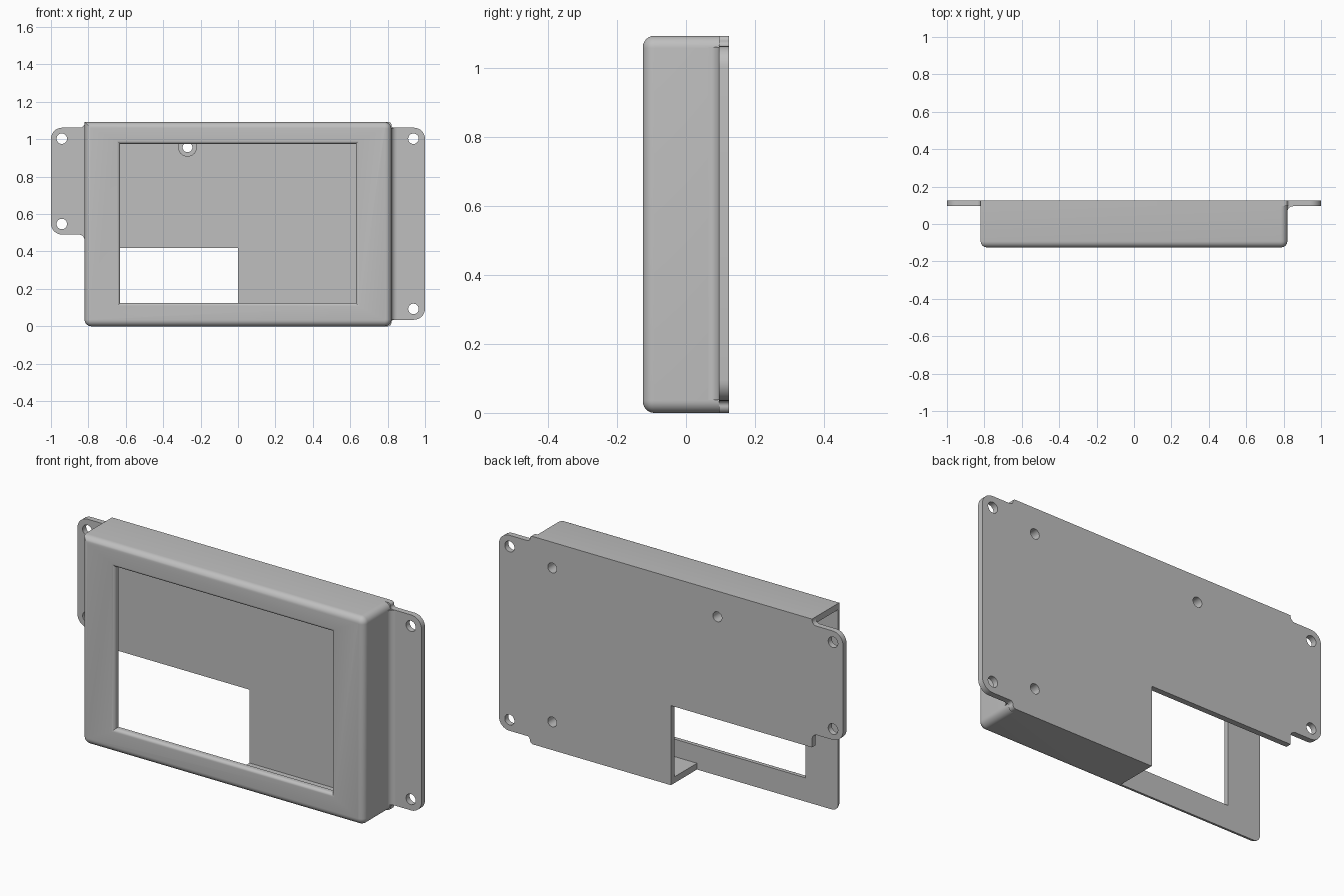
import bpy, bmesh, math
from mathutils import Vector

cube = bpy.data.objects.get("Cube")
if cube:
    bpy.data.objects.remove(cube, do_unlink=True)

W, H, D = 0.82, 1.092, 0.125      # half width, height and half depth of the case
T = 0.033                         # wall thickness
PLATE_Y = D - 0.03                # inner face of the back plate

grey = bpy.data.materials.new("plain_grey")
grey.use_nodes = True
colour = (0.52, 0.52, 0.52, 1)
grey.diffuse_color = colour
grey.node_tree.nodes["Principled BSDF"].inputs["Base Color"].default_value = colour


def outline(corners, steps=8):
    """Right-angled outline from (x, z, radius) corners."""
    pts = []
    for i, (x, z, r) in enumerate(corners):
        p = Vector((x, z))
        a = (Vector(corners[i - 1][:2]) - p).normalized()
        b = (Vector(corners[(i + 1) % len(corners)][:2]) - p).normalized()
        if r <= 0:
            pts.append(p)
            continue
        for k in range(steps + 1):
            t = math.pi / 2 * k / steps
            pts.append(p + r * (a + b) - r * (b * math.cos(t) + a * math.sin(t)))
    return pts


def loft(name, rings, along_z=False):
    """Skin equal-sized outlines placed at successive depths."""
    bm = bmesh.new()
    loops = []
    for d, pts in rings:
        loops.append([bm.verts.new((p[0], p[1], d) if along_z else (p[0], d, p[1])) for p in pts])
    for lo, hi in zip(loops, loops[1:]):
        for i in range(len(lo)):
            bm.faces.new((lo[i - 1], lo[i], hi[i], hi[i - 1]))
    bm.faces.new(loops[0])
    bm.faces.new(loops[-1])
    bmesh.ops.recalc_face_normals(bm, faces=bm.faces)
    me = bpy.data.meshes.new(name)
    bm.to_mesh(me)
    bm.free()
    me.materials.append(grey)
    ob = bpy.data.objects.new(name, me)
    bpy.context.collection.objects.link(ob)
    return ob


def prism(name, pts, d0, d1, along_z=False):
    return loft(name, [(d0, pts), (d1, pts)], along_z)


def disc(x, z, r, n=32):
    return [(x + r * math.cos(2 * math.pi * k / n), z + r * math.sin(2 * math.pi * k / n))
            for k in range(n)]


def select(ob):
    bpy.ops.object.select_all(action='DESELECT')
    ob.select_set(True)
    bpy.context.view_layer.objects.active = ob


def combine(ob, other, operation='DIFFERENCE'):
    select(ob)
    mod = ob.modifiers.new("combine", 'BOOLEAN')
    mod.operation, mod.solver, mod.object = operation, 'EXACT', other
    bpy.ops.object.modifier_apply(modifier=mod.name)
    bpy.data.objects.remove(other, do_unlink=True)


def quarter_round(r, steps=6):
    """Pairs of (depth, offset) for a rounded edge."""
    angles = [math.pi / 2 * k / steps for k in range(steps + 1)]
    return [(r - r * math.cos(t), r - r * math.sin(t)) for t in angles]


# Case shell: rounded front edges, square upper corner on the open side
def case_ring(e):
    r = 0.036 - e
    return outline([(-W + e, e, r), (W - e, e, r), (W - e, H - e, r), (-W + e, H - e, 0)])


rings = [(-D + d, case_ring(e)) for d, e in quarter_round(T)]
shell = loft("case_shell", rings + [(PLATE_Y, case_ring(0))])

# Hollow inside, open at one end and along half of the floor
hollow = outline([(-1.1, -0.1, 0), (0, -0.1, 0), (0, T, 0), (W - T, T, 0),
                  (W - T, H - T, 0), (-1.1, H - T, 0)])
combine(shell, prism("hollow_cutter", hollow, -D + T + 0.001, 0.3))


# Display window with a rounded rim
def window_ring(e):
    return outline([(-0.63 - e, 0.125 - e, 0), (0.63 + e, 0.125 - e, 0),
                    (0.63 + e, 0.975 + e, 0), (-0.63 - e, 0.975 + e, 0)])


rim = [(-D + d, window_ring(e)) for d, e in quarter_round(0.018)]
rim = [(-D - 0.05, window_ring(0.018))] + rim + [(0, window_ring(0))]
combine(shell, loft("window_cutter", rim))

# Back plate with mounting ears and a rectangular notch
LOW, HIGH = 0.035, 1.062
plate = prism("back_plate", outline([
    (0, 0, 0), (W, 0, 0.019), (W, LOW, 0.015), (1, LOW, 0.06), (1, HIGH, 0.06),
    (W, HIGH, 0.014), (W, H, 0.014), (-W, H, 0), (-W, HIGH, 0.025), (-1, HIGH, 0.06),
    (-1, 0.49, 0.06), (-W, 0.49, 0.03), (-W, 0.418, 0), (0, 0.418, 0)]), PLATE_Y, D)

# Screw bosses on the inside of the plate
screws = [(0.69, 0.957), (-0.27, 0.957), (0.69, 0.148)]
for x, z in screws:
    combine(plate, prism("boss", disc(x, z, 0.05), PLATE_Y - 0.05, PLATE_Y + 0.01), 'UNION')

# Screw holes and ear holes
ears = [(0.938, 1.003), (0.938, 0.093), (-0.942, 1.003), (-0.942, 0.547)]
for points, radius in ((screws, 0.026), (ears, 0.028)):
    for x, z in points:
        combine(plate, prism("hole_cutter", disc(x, z, radius), -0.05, 0.3))

# Concave fillet where the tall ear meets the side wall
R = 0.03
arc = [(W + R - R * math.cos(t), PLATE_Y - R + R * math.sin(t))
       for t in (math.pi / 2 * k / 8 for k in range(9))]
fillet = prism("ear_fillet", arc + [(W - 0.01, PLATE_Y), (W - 0.01, PLATE_Y - R)],
               LOW + 0.002, HIGH - 0.002, along_z=True)

for ob in (shell, plate, fillet):
    select(ob)
    bpy.ops.object.shade_smooth_by_angle(angle=math.radians(30))
